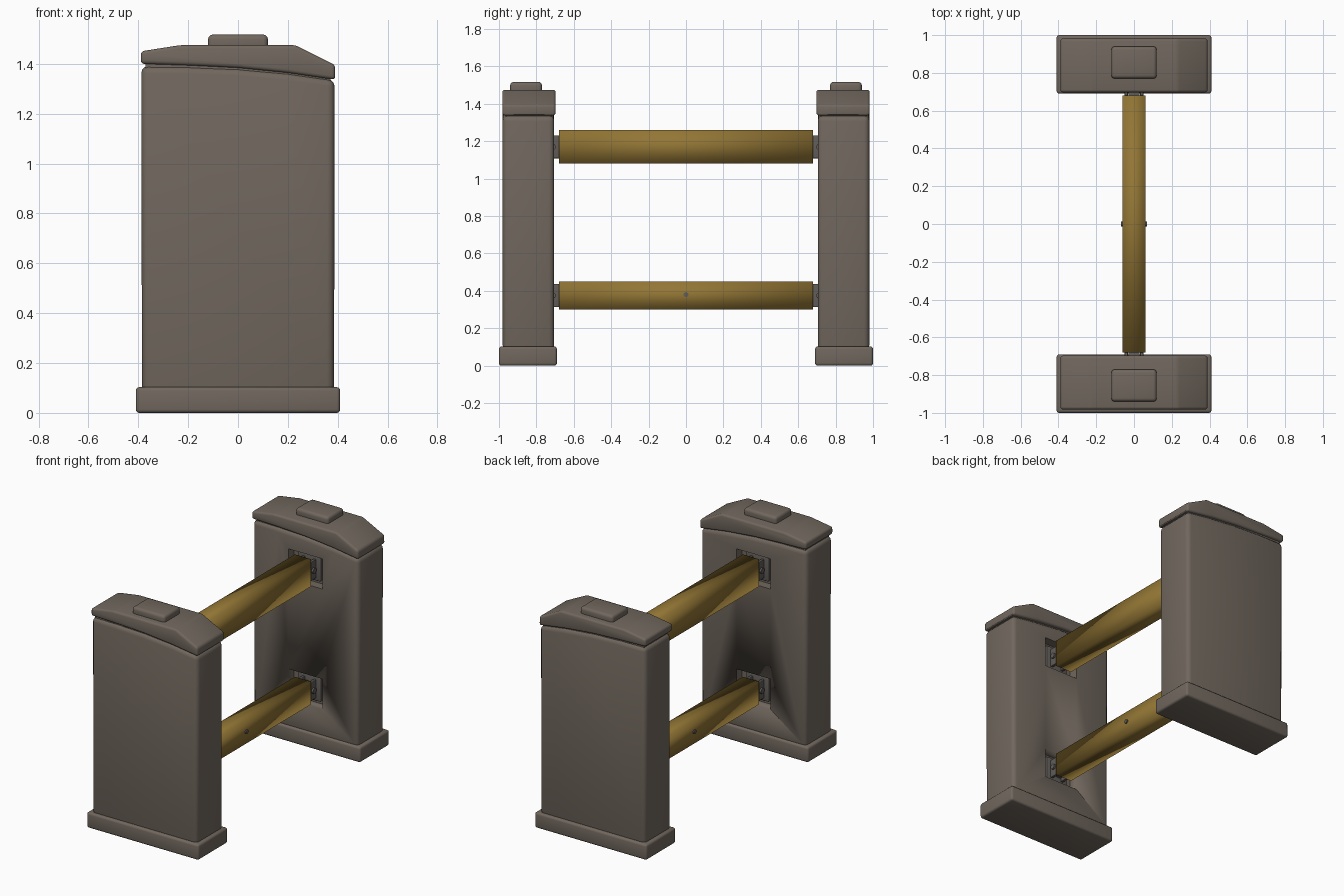
import bpy
import bmesh
import math

cube = bpy.data.objects.get("Cube")
if cube:
    bpy.data.objects.remove(cube, do_unlink=True)


def material(name, rgb):
    m = bpy.data.materials.new(name)
    m.use_nodes = True
    m.diffuse_color = (*rgb, 1)
    bsdf = m.node_tree.nodes["Principled BSDF"]
    bsdf.inputs["Base Color"].default_value = (*rgb, 1)
    bsdf.inputs["Roughness"].default_value = 0.8
    return m


stone = material("warm grey", (0.165, 0.137, 0.112))
gold = material("ochre", (0.29, 0.18, 0.035))
steel = material("dark grey", (0.12, 0.11, 0.10))


def finish(bm, name, mat, bevel=0.0, segments=3, angle=30):
    """Turn a bmesh into a shaded object with optional rounded edges."""
    bmesh.ops.recalc_face_normals(bm, faces=bm.faces)
    if bevel:
        bmesh.ops.bevel(bm, geom=list(bm.edges), offset=bevel, segments=segments,
                        profile=0.5, affect='EDGES', clamp_overlap=True)
    mesh = bpy.data.meshes.new(name)
    bm.to_mesh(mesh)
    bm.free()
    mesh.materials.append(mat)
    ob = bpy.data.objects.new(name, mesh)
    bpy.context.scene.collection.objects.link(ob)
    bpy.ops.object.select_all(action='DESELECT')
    ob.select_set(True)
    bpy.context.view_layer.objects.active = ob
    bpy.ops.object.shade_smooth_by_angle(angle=math.radians(angle))
    return ob


def box(name, mat, x, y, z, bevel=0.0, angle=30):
    """Box given by its (low, high) range on each axis."""
    bm = bmesh.new()
    bmesh.ops.create_cube(bm, size=1)
    for v in bm.verts:
        v.co = [(r[0] + r[1]) / 2 + c * (max(r) - min(r))
                for r, c in zip((x, y, z), v.co)]
    return finish(bm, name, mat, bevel, angle=angle)


def prism(name, mat, profile, y, bevel):
    """Extrude an x-z profile along y."""
    bm = bmesh.new()
    face = bm.faces.new([bm.verts.new((px, y[0], pz)) for px, pz in profile])
    ext = bmesh.ops.extrude_face_region(bm, geom=[face])["geom"]
    moved = [g for g in ext if isinstance(g, bmesh.types.BMVert)]
    bmesh.ops.translate(bm, verts=moved, vec=(0, y[1] - y[0], 0))
    return finish(bm, name, mat, bevel)


def rod(name, mat, radius, x, y, z, sides=16):
    """Cylinder along x."""
    bm = bmesh.new()
    bmesh.ops.create_cone(bm, cap_ends=True, segments=sides, radius1=radius,
                          radius2=radius, depth=x[1] - x[0])
    for v in bm.verts:
        v.co = (v.co.z + (x[0] + x[1]) / 2, y + v.co.x, z + v.co.y)
    return finish(bm, name, mat)


def cut(target, cutter):
    """Subtract the cutter and discard it."""
    cutter.hide_render = True
    mod = target.modifiers.new("pocket", 'BOOLEAN')
    mod.operation = 'DIFFERENCE'
    mod.solver = 'EXACT'
    mod.object = cutter
    bpy.context.view_layer.objects.active = target
    bpy.ops.object.modifier_apply(modifier=mod.name)
    bpy.data.objects.remove(cutter, do_unlink=True)


body_profile = [(-0.385, 0.08), (0.385, 0.08), (0.388, 1.335),
                (0.2, 1.362), (0, 1.38), (-0.2, 1.388), (-0.388, 1.39)]
cap_profile = [(-0.39, 1.4), (-0.2, 1.394), (0, 1.384), (0.2, 1.364),
               (0.39, 1.336), (0.39, 1.395), (0.23, 1.475),
               (-0.23, 1.475), (-0.39, 1.45)]
rails = {"upper": (1.08, 1.26), "lower": (0.30, 0.45)}

# two posts, mirrored front to back
for side, label in ((-1, "front"), (1, "back")):
    def span(a, b):
        return tuple(sorted((side * a, side * b)))

    box(label + "_base", stone, (-0.41, 0.41), span(0.69, 1.0), (0, 0.103), 0.014)
    body = prism(label + "_post", stone, body_profile, span(0.705, 0.98), 0.028)
    prism(label + "_cap", stone, cap_profile, span(0.697, 0.982), 0.014)
    # filler hidden in the seam under the cap
    prism(label + "_cap_seam", stone,
          [(-0.37, 1.33), (0.37, 1.3), (0.37, 1.36), (0, 1.42), (-0.37, 1.42)],
          span(0.72, 0.965), 0)
    box(label + "_cap_button", stone, (-0.12, 0.12), span(0.77, 0.94),
        (1.45, 1.517), 0.018)

    # rail pockets with their brackets
    for level, (low, high) in rails.items():
        mid = (low + high) / 2
        pocket = box("pocket_cutter", stone, (-0.125, 0.125), span(0.65, 0.765),
                     (mid - 0.1, mid + 0.1))
        cut(body, pocket)
        name = label + "_" + level
        box(name + "_bracket_plate", steel, (-0.08, 0.08), span(0.745, 0.77),
            (mid - 0.08, mid + 0.08), 0.005)
        box(name + "_bracket_stem", steel, (-0.03, 0.03), span(0.66, 0.75),
            (mid - 0.04, mid + 0.04), 0.004)
        for cheek in (-1, 1):
            box(name + "_bracket_cheek", steel,
                tuple(sorted((cheek * 0.032, cheek * 0.05))), span(0.675, 0.755),
                (mid - 0.062, mid + 0.062), 0.004)
        rod(name + "_bracket_pin", steel, 0.018, (-0.062, 0.062), side * 0.715, mid)

# rails, softly shaded across all edges
for level, z in rails.items():
    box(level + "_rail", gold, (-0.06, 0.06), (-0.68, 0.68), z, angle=180)

# small bolt through the lower rail
rod("lower_rail_bolt", steel, 0.013, (-0.068, 0.068), 0, 0.38)
